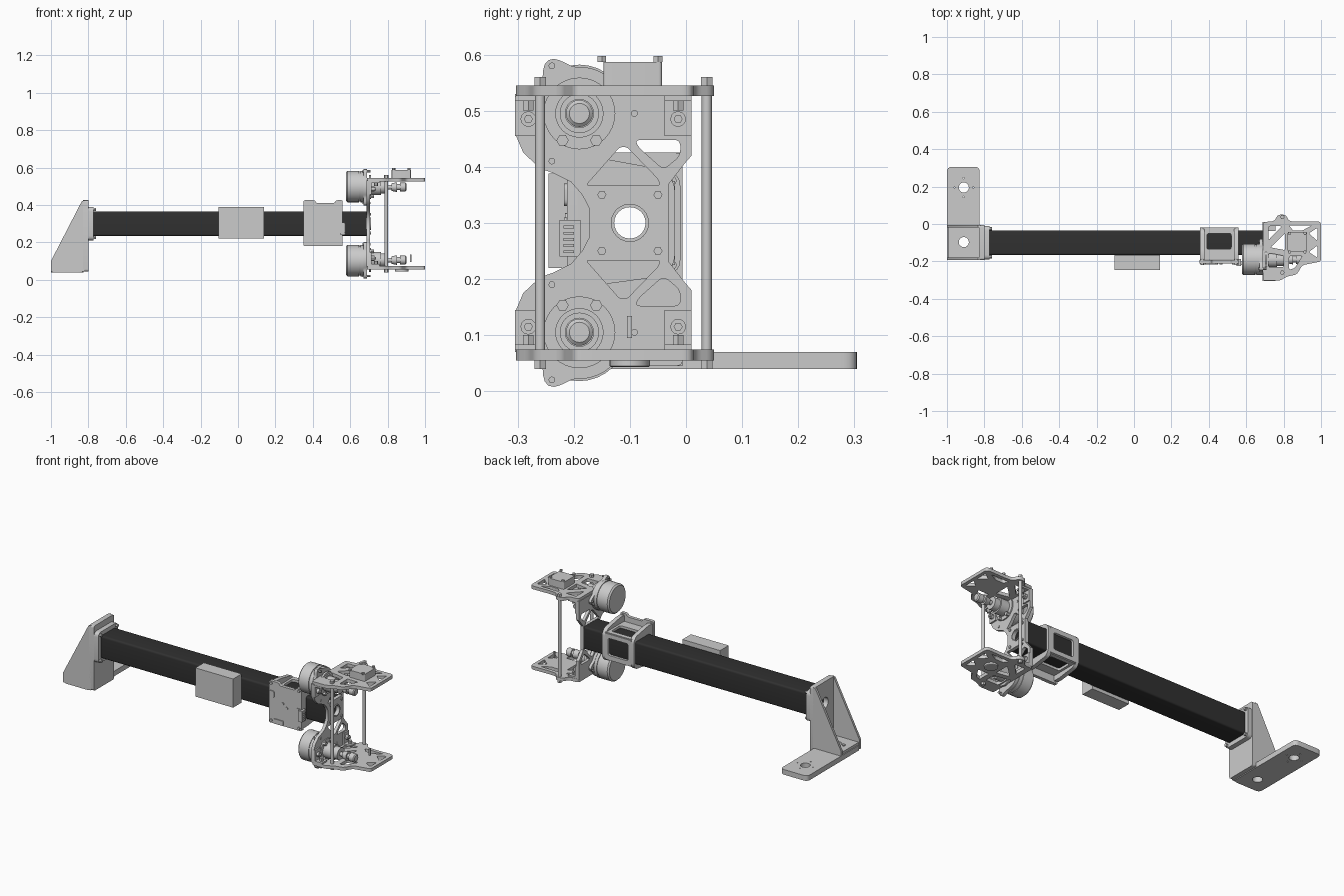
import bpy, bmesh, math
from mathutils import Matrix, Vector

if "Cube" in bpy.data.objects:
    bpy.data.objects.remove(bpy.data.objects["Cube"])

CY, CZ = -0.1, 0.3          # arm centre line
AXES = {'x': ((0, 0, 1), (1, 0, 0), (0, 1, 0)),
        'y': ((1, 0, 0), (0, 0, -1), (0, 1, 0)),
        'z': ((1, 0, 0), (0, 1, 0), (0, 0, 1))}


def finish(name, bm):
    bmesh.ops.remove_doubles(bm, verts=bm.verts, dist=1e-5)
    bmesh.ops.recalc_face_normals(bm, faces=bm.faces)
    me = bpy.data.meshes.new(name)
    bm.to_mesh(me)
    bm.free()
    ob = bpy.data.objects.new(name, me)
    bpy.context.collection.objects.link(ob)
    return ob


def plate(name, axis, lo, hi, outline, *holes):
    """Extruded profile with holes; profile axes: x->(y,z) y->(x,z) z->(x,y)."""
    cu = bpy.data.curves.new(name, 'CURVE')
    cu.dimensions, cu.fill_mode, cu.extrude = '2D', 'BOTH', (hi - lo) / 2
    for pts in (outline,) + holes:
        sp = cu.splines.new('POLY')
        sp.points.add(len(pts) - 1)
        for p, q in zip(sp.points, pts):
            p.co = (q[0], q[1], 0, 1)
        sp.use_cyclic_u = True
    tmp = bpy.data.objects.new(name + "_curve", cu)
    bpy.context.collection.objects.link(tmp)
    me = bpy.data.meshes.new_from_object(tmp.evaluated_get(bpy.context.evaluated_depsgraph_get()))
    bm = bmesh.new()
    bm.from_mesh(me)
    bpy.data.objects.remove(tmp)
    bpy.data.curves.remove(cu)
    bpy.data.meshes.remove(me)
    mid = Vector([(lo + hi) / 2 if a == axis else 0 for a in 'xyz'])
    bm.transform(Matrix.Translation(mid) @ Matrix(AXES[axis]).to_4x4())
    return finish(name, bm)


def fillet(pts, r, n=4):
    out = []
    for i, p in enumerate(pts):
        p, a, b = Vector(p), Vector(pts[i - 1]), Vector(pts[(i + 1) % len(pts)])
        s = p + (a - p).normalized() * min(r, (a - p).length * .45)
        e = p + (b - p).normalized() * min(r, (b - p).length * .45)
        out += [s * (1 - t) ** 2 + p * 2 * t * (1 - t) + e * t * t for t in (k / n for k in range(n + 1))]
    return out


def rect(u0, u1, v0, v1, r=0):
    p = [(u0, v0), (u1, v0), (u1, v1), (u0, v1)]
    return fillet(p, r) if r else p


def circle(u, v, r, n=24):
    return [(u + r * math.cos(2 * math.pi * k / n), v + r * math.sin(2 * math.pi * k / n)) for k in range(n)]


def box(name, x0, x1, y0, y1, z0, z1, r=0):
    return plate(name, 'z', z0, z1, rect(x0, x1, y0, y1, r))


def turned(name, axis, u, v, prof, n=32):
    """Lathe of (position, radius) steps along an axis through (u, v)."""
    bm = bmesh.new()
    rings = []
    for w, r in prof:
        rings.append([bm.verts.new({'x': (w, a, b), 'y': (a, w, b), 'z': (a, b, w)}[axis])
                      for a, b in circle(u, v, r, n)])
    for A, B in zip(rings, rings[1:]):
        for k in range(n):
            bm.faces.new((A[k], A[(k + 1) % n], B[(k + 1) % n], B[k]))
    bm.faces.new(rings[0])
    bm.faces.new(rings[-1])
    return finish(name, bm)


def bolt(axis, u, v, w0, w1, r=.01, n=6):
    return turned("bolt", axis, u, v, [(w0, r), (w1, r)], n)


# main square tube, hollow
h = .066
tube = plate("arm_tube", 'x', -.80, .687, rect(CY - h, CY + h, CZ - h, CZ + h, .012),
             rect(CY - .056, CY + .056, CZ - .056, CZ + .056, .008))
dark = bpy.data.materials.new("dark_tube")
dark.diffuse_color = (.03, .03, .03, 1)
dark.use_nodes = True
dark.node_tree.nodes["Principled BSDF"].inputs["Base Color"].default_value = dark.diffuse_color
tube.data.materials.append(dark)

# base bracket
small = [circle(-.91 + dx, .195 + dy, .004, 8) for dx, dy in ((0, .05), (0, -.05), (.05, 0), (-.05, 0))]
plate("base_foot", 'z', .04, .07, fillet([(-1, -.19), (-.825, -.19), (-.825, .305), (-1, .305)], .025),
      circle(-.91, .195, .027), circle(-.91, -.097, .027), *small)
plate("bracket_floor", 'z', .07, .085, rect(-.995, -.82, -.178, -.018), circle(-.91, -.097, .027))
plate("bracket_wall", 'x', -.83, -.80, rect(-.192, -.006, .045, .425, .012), circle(CY, CZ, .032))
for y in (-.192, -.02):
    plate("bracket_gusset", 'y', y, y + .014, [(-1, .045), (-.82, .045), (-.82, .425), (-.835, .42), (-1, .1)])
for x in (-.955, -.865):
    bolt('z', x, -.097, .085, .093, .009)
plate("tube_flange", 'x', -.80, -.772, rect(CY - .09, CY + .09, CZ - .09, CZ + .09, .025),
      rect(CY - h, CY + h, CZ - h, CZ + h, .012))
for sy in (-1, 1):
    for sz in (-1, 1):
        bolt('x', CY + sy * .075, CZ + sz * .075, -.772, -.76, .009)

# side battery box
box("side_box", -.105, .14, -.245, -.166, .22, .388)

# clamp around the tube
collar = fillet([(-.195, .19), (-.15, .19), (-.04, .205), (-.02, .23), (-.02, .37), (-.04, .395),
                 (-.15, .415), (-.195, .415)], .012)
for x in (.352, .534):
    plate("clamp_collar", 'x', x, x + .024, collar, rect(CY - h, CY + h, CZ - h, CZ + h, .012))
for z in (CZ - h - .014, CZ + h):
    plate("clamp_cover", 'z', z, z + .014, rect(.37, .54, -.19, -.024), rect(.39, .52, -.135, -.05, .012))
plate("clamp_back", 'y', -.034, -.02, rect(.37, .54, .225, .375), rect(.39, .52, .25, .35, .012))
plate("clamp_front_panel", 'y', -.212, -.193, fillet([
    (.35, .18), (.56, .18), (.56, .425), (.525, .425), (.515, .41), (.42, .41), (.41, .425), (.35, .425)], .008))
for x in (.365, .545):
    for z in (.195, .412):
        bolt('y', x, z, -.218, -.19, .008, 12)
for x, z in ((.44, .31), (.465, .29)):
    bolt('y', x, z, -.216, -.21, .008, 12)
plate("panel_tab_left", 'y', -.217, -.205, rect(.352, .385, .33, .37, .012))
plate("panel_tab_right", 'y', -.217, -.205, rect(.525, .56, .25, .31, .012))
plate("panel_tab_low", 'y', -.217, -.205, rect(.375, .445, .182, .21, .008))
box("connector", .548, .572, -.225, -.188, .24, .305)
for k in range(5):
    box("connector_pin", .57, .578, -.218, -.2, .246 + k * .011, .251 + k * .011)

# vertical head plate
up = [(-.172, .325), (-.185, .35), (-.205, .373), (-.235, .388), (-.26, .397), (-.29, .425), (-.305, .46),
      (-.305, .53), (.01, .53), (.01, .42), (-.003, .405), (-.03, .37)]
flip = lambda pts: [(a, .6 - b) for a, b in pts]
tri = fillet([(-.178, .367), (-.046, .367), (-.05, .378), (-.105, .435), (-.118, .435)], .005)
slot = fillet([(-.09, .448), (-.01, .448), (-.01, .42), (-.04, .395), (-.085, .435)], .012)
plate("head_plate", 'x', .687, .705, up + flip(up)[::-1], circle(CY, CZ, .028),
      tri, slot, flip(tri), flip(slot))
plate("centre_ring", 'x', .70, .71, circle(CY, CZ, .034), circle(CY, CZ, .028))
for y in (-.15, -.05):
    for z in (.25, .35):
        bolt('x', y, z, .705, .711, .008)

# horizontal truss plates
deck = fillet([(.69, -.303), (.78, -.303), (.82, -.28), (.87, -.27), (.90, -.22), (1, -.2), (1, .005), (.985, .015),
               (.88, .012), (.83, .015), (.81, .05), (.77, .05), (.75, .015), (.69, .01)], .015)
gaps = [[(.72, -.012), (.79, -.012), (.72, -.085)], [(.83, -.008), (.95, -.008), (.90, -.035), (.85, -.035)],
        [(.98, -.02), (.98, -.09), (.935, -.05)], [(.98, -.115), (.98, -.18), (.935, -.15)],
        [(.73, -.125), (.808, -.05), (.808, -.14)], [(.72, -.155), (.80, -.17), (.80, -.23), (.72, -.23)],
        [(.83, -.172), (.90, -.172), (.86, -.235), (.83, -.245)]]
gaps = [fillet(g, .008) for g in gaps]

for top in (True, False):
    tag = "upper" if top else "lower"
    Z = (lambda z: z) if top else (lambda z: .6 - z)
    span = lambda a, b: sorted((Z(a), Z(b)))
    plate(tag + "_deck", 'z', *span(.526, .545), deck, *gaps)
    # three-lobed motor mount
    mount = []
    for k in range(72):
        t = 2 * math.pi * k / 72
        r = .083 + .027 * max(0, math.cos(3 * t)) ** 3
        mount.append((-.19 + r * math.cos(t), Z(.495 + r * math.sin(t))))
    plate(tag + "_motor_mount", 'x', .671, .69, mount)
    for k in range(3):
        t = k * 2 * math.pi / 3
        bolt('x', -.19 + .098 * math.cos(t), Z(.495 + .098 * math.sin(t)), .665, .709, .006, 12)
    # motor, gearbox and output joint
    turned(tag + "_motor", 'x', -.19, Z(.498), [(.577, .05), (.577, .076), (.585, .084), (.648, .084), (.648, .08),
                                              (.654, .08), (.654, .084), (.672, .084)])
    turned(tag + "_gearbox", 'x', -.19, Z(.495), [(.70, .064), (.712, .064), (.712, .043), (.765, .043), (.765, .035),
                                                (.80, .035), (.80, .012), (.835, .012)])
    turned(tag + "_joint", 'x', -.19, Z(.495), [(.82, .02), (.85, .026), (.85, .016), (.865, .016), (.865, .024),
                                              (.895, .024), (.9, .018)], 20)
    for y in (-.22, -.16):
        bolt('x', y, Z(.447), .705, .726, .011)
    # corner angle brackets
    for y in (-.281, -.014):
        box(tag + "_angle_wall", .705, .714, y - .024, y + .024, *span(.455, .526))
        box(tag + "_angle_shelf", .705, .757, y - .024, y + .024, *span(.517, .526))
        bolt('x', y, Z(.485), .714, .729, .014, 12)
        bolt('x', y, Z(.485), .729, .737, .008)
        bolt('z', .738, y, *span(.50, .517), .011)
    # rod end nuts
    for y in (-.26, .037):
        bolt('z', .793, y, *span(.545, .56), .012)

# tie rods
for y in (-.26, .037):
    bolt('z', .793, y, .05, .55, .009, 16).name = "tie_rod"

# small actuator on the upper deck
box("actuator_body", .822, .924, -.147, -.043, .545, .587, .006)
for x in (.832, .914):
    for y in (-.15, -.05):
        bolt('z', x, y, .587, .597, .009)
turned("actuator_disc", 'z', .875, -.1, [(.043, .033), (.045, .036), (.056, .036)])
plate("deck_infill", 'z', .56 - .012, .55, circle(.875, -.1, .03))
box("sensor_pin", .92, .928, -.105, -.096, .095, .134)

# smooth round parts, keep edges sharp
bpy.ops.object.select_all(action='SELECT')
bpy.context.view_layer.objects.active = tube
bpy.ops.object.shade_smooth_by_angle(angle=math.radians(30))
